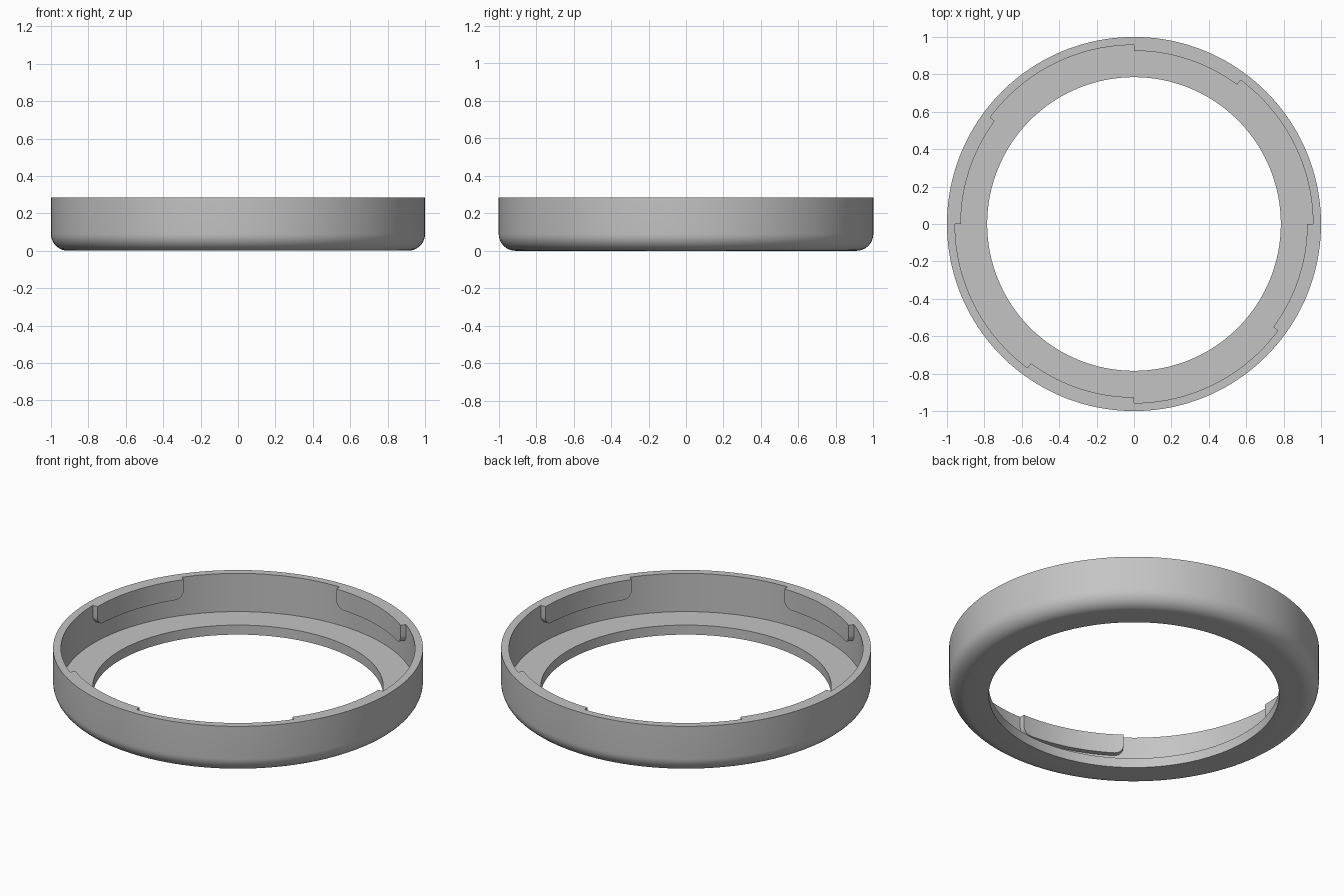
import bpy, bmesh
from math import sin, cos, pi, radians, sqrt

if "Cube" in bpy.data.objects:
    bpy.data.objects.remove(bpy.data.objects["Cube"], do_unlink=True)

HEIGHT, FLOOR = 0.285, 0.057
OUTER, WALL, HOLE, LUG = 1.0, 0.957, 0.785, 0.926
FILLET = 0.09
SEGMENTS = 160

grey = bpy.data.materials.new("plain grey")
grey.use_nodes = True
colour = (0.55, 0.55, 0.55, 1)
grey.diffuse_color = colour
grey.node_tree.nodes["Principled BSDF"].inputs["Base Color"].default_value = colour


def polar(r, a, z):
    return (r * cos(a), r * sin(a), z)


def make_object(name, bm):
    bmesh.ops.recalc_face_normals(bm, faces=bm.faces)
    mesh = bpy.data.meshes.new(name)
    bm.to_mesh(mesh)
    bm.free()
    mesh.materials.append(grey)
    obj = bpy.data.objects.new(name, mesh)
    bpy.context.collection.objects.link(obj)
    return obj


def bridge(bm, rings, closed):
    """Join neighbouring cross-sections with quads."""
    pairs = list(zip(rings, rings[1:])) + ([(rings[-1], rings[0])] if closed else [])
    for a, b in pairs:
        for i in range(len(a)):
            j = (i + 1) % len(a)
            bm.faces.new((a[i], a[j], b[j], b[i]))


# Ring body: L-shaped section with a rounded outer bottom edge
arc = [(OUTER - FILLET + FILLET * sin(t), FILLET - FILLET * cos(t))
       for t in (i * pi / 20 for i in range(11))]
profile = [(HOLE, 0)] + arc + [(OUTER, HEIGHT), (WALL, HEIGHT), (WALL, FLOOR), (HOLE, FLOOR)]
bm = bmesh.new()
rings = [[bm.verts.new(polar(r, 2 * pi * s / SEGMENTS, z)) for r, z in profile]
         for s in range(SEGMENTS)]
bridge(bm, rings, True)
ring = make_object("ring_body", bm)

# Four bayonet lugs: flush with the rim, lower corners rounded
START, END, DEPTH, CORNER = radians(53.5), radians(90), 0.115, 0.05
ease = [CORNER * (1 - cos(i * pi / 16)) for i in range(9)]
span = END - START
steps = [e / LUG for e in ease]
inner = [steps[-1] + (span - 2 * steps[-1]) * i / 14 for i in range(1, 14)]
offsets = steps + inner + [span - s for s in reversed(steps)]
bm = bmesh.new()
for quarter in range(4):
    sections = []
    for off in offsets:
        edge = min(off, span - off) * LUG
        gap = max(CORNER - edge, 0)
        low = HEIGHT - DEPTH + CORNER - sqrt(max(CORNER ** 2 - gap ** 2, 0))
        angle = START + off + quarter * pi / 2
        sections.append([bm.verts.new(polar(r, angle, z)) for r, z in
                         ((LUG, low), (LUG, HEIGHT), (0.978, HEIGHT), (0.978, low))])
    bridge(bm, sections, False)
    bm.faces.new(sections[0])
    bm.faces.new(sections[-1])
lugs = make_object("bayonet_lugs", bm)
lugs.hide_render = True

# Fuse the lugs into the wall
fuse = ring.modifiers.new("fuse_lugs", "BOOLEAN")
fuse.operation = "UNION"
fuse.solver = "EXACT"
fuse.object = lugs
bpy.ops.object.select_all(action="DESELECT")
bpy.context.view_layer.objects.active = ring
ring.select_set(True)
bpy.ops.object.modifier_apply(modifier=fuse.name)
bpy.data.objects.remove(lugs, do_unlink=True)
bpy.ops.object.shade_smooth_by_angle(angle=radians(30))
